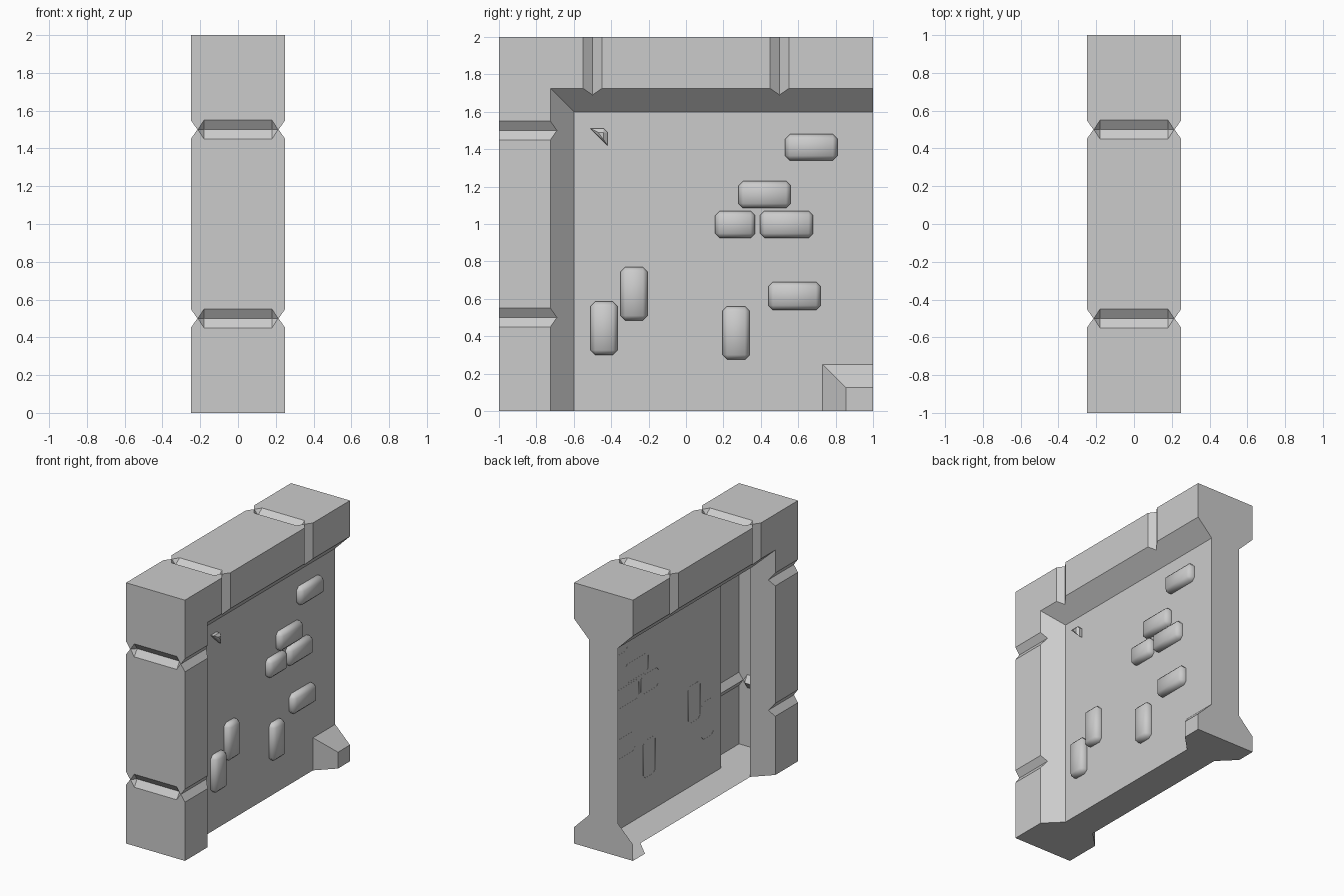
import bpy, bmesh, math

if "Cube" in bpy.data.objects:
    bpy.data.objects.remove(bpy.data.objects["Cube"])


def add_object(name, bm):
    bmesh.ops.recalc_face_normals(bm, faces=bm.faces[:])
    mesh = bpy.data.meshes.new(name)
    bm.to_mesh(mesh)
    bm.free()
    ob = bpy.data.objects.new(name, mesh)
    bpy.context.collection.objects.link(ob)
    return ob


def hull(name, points):
    bm = bmesh.new()
    for p in points:
        bm.verts.new(p)
    res = bmesh.ops.convex_hull(bm, input=bm.verts[:])
    bmesh.ops.dissolve_limit(bm, angle_limit=0.01, verts=bm.verts[:], edges=bm.edges[:])
    return add_object(name, bm)


def box(x0, x1, y0, y1, z0, z1):
    return [(x, y, z) for x in (x0, x1) for y in (y0, y1) for z in (z0, z1)]


def pocket(side):
    """Sunken area: sloped walls leave the frame bars and the small corner block."""
    def outline(o):
        return [(-.6 - o, -.2), (-.6 - o, 1.6 + o), (1.2, 1.6 + o),
                (1.2, .25 - o), (.73 + o, .25 - o), (.73 + o, -.2)]
    bm = bmesh.new()
    a, b = [[bm.verts.new((side * (.125 + o), y, z)) for y, z in outline(o)] for o in (0, .14)]
    bm.faces.new(a)
    bm.faces.new(b)
    for i in range(6):
        j = (i + 1) % 6
        bm.faces.new((a[i], a[j], b[j], b[i]))
    return add_object("pocket_cutter", bm)


def place(top, x, depth, c):
    """Frame coordinates: top bar is the front bar turned over the corner."""
    return (x, c, 2 - depth) if top else (x, -1 + depth, c)


# Solid block, then pockets and joint grooves cut out of it
wall = hull("wall_frame", box(-.25, .25, -1, 1, 0, 2))
cutters = [pocket(1), pocket(-1)]
for top, c in ((0, .5), (0, 1.5), (1, -.5), (1, .5)):
    # groove across the outer face, with pointed ends
    pts = [place(top, s * x, d, c + u) for s in (-1, 1) for x, d, u in
           ((.18, .035, 0), (.212, 0, 0), (.212, -.05, 0),
            (.18, 0, .05), (.18, 0, -.05), (.18, -.05, .05), (.18, -.05, -.05))]
    cutters.append(hull("outer_groove_cutter", pts))
    # grooves down both sides
    for s in (-1, 1):
        pts = [place(top, s * x, d, c + u) for d in (-.1, .39)
               for x, u in ((.215, 0), (.285, .1), (.285, -.1))]
        cutters.append(hull("side_groove_cutter", pts))

for cut in cutters:
    m = wall.modifiers.new("cut", 'BOOLEAN')
    m.operation = 'DIFFERENCE'
    m.solver = 'EXACT'
    m.object = cut
deps = bpy.context.evaluated_depsgraph_get()
mesh = bpy.data.meshes.new_from_object(wall.evaluated_get(deps))
wall.modifiers.clear()
wall.data = mesh
for cut in cutters:
    bpy.data.objects.remove(cut)

# The left side is open: drop its panel, slopes and corner block face
bm = bmesh.new()
bm.from_mesh(wall.data)
doomed = []
for f in bm.faces:
    p = f.calc_center_median()
    n = f.normal
    inner = n.x < -.3 and -.21 < p.x < 0
    corner = p.x < -.13 and p.y > .7 and p.z < .26 and (n.x < -.3)
    if inner or corner:
        doomed.append(f)
bmesh.ops.delete(bm, geom=doomed, context='FACES')
bm.to_mesh(wall.data)
bm.free()

# Raised bricks: y0, y1, z0, z1
bricks = [(.53, .81, 1.34, 1.48), (.28, .56, 1.085, 1.23), (.155, .37, .925, 1.07),
          (.395, .68, .925, 1.07), (.44, .72, .54, .69), (.195, .34, .275, .56),
          (-.35, -.205, .485, .77), (-.51, -.365, .3, .585)]
for i, (y0, y1, z0, z1) in enumerate(bricks):
    ob = hull(f"brick_{i + 1}", box(.08, .175, y0, y1, z0, z1))
    bm = bmesh.new()
    bm.from_mesh(ob.data)
    edges = [e for e in bm.edges if max(v.co.x for v in e.verts) > .1]
    bmesh.ops.bevel(bm, geom=edges, offset=.025, segments=1, affect='EDGES', profile=.5)
    # trim at the panel and leave the back open
    bmesh.ops.bisect_plane(bm, geom=bm.verts[:] + bm.edges[:] + bm.faces[:],
                           plane_co=(.124, 0, 0), plane_no=(1, 0, 0), clear_inner=True)
    bm.to_mesh(ob.data)
    bm.free()
    bpy.context.view_layer.objects.active = ob
    bpy.ops.object.select_all(action='DESELECT')
    ob.select_set(True)
    bpy.ops.object.shade_smooth_by_angle(angle=math.radians(50))

# Broken brick corner near the frame
hull("brick_chip", [p for y, z in ((-.51, 1.51), (-.42, 1.49), (-.42, 1.42), (-.44, 1.51))
                    for p in ((.124, y, z), (.15, y, z))]
     + [(.165, -.47, 1.49), (.165, -.44, 1.49), (.165, -.44, 1.45)])
